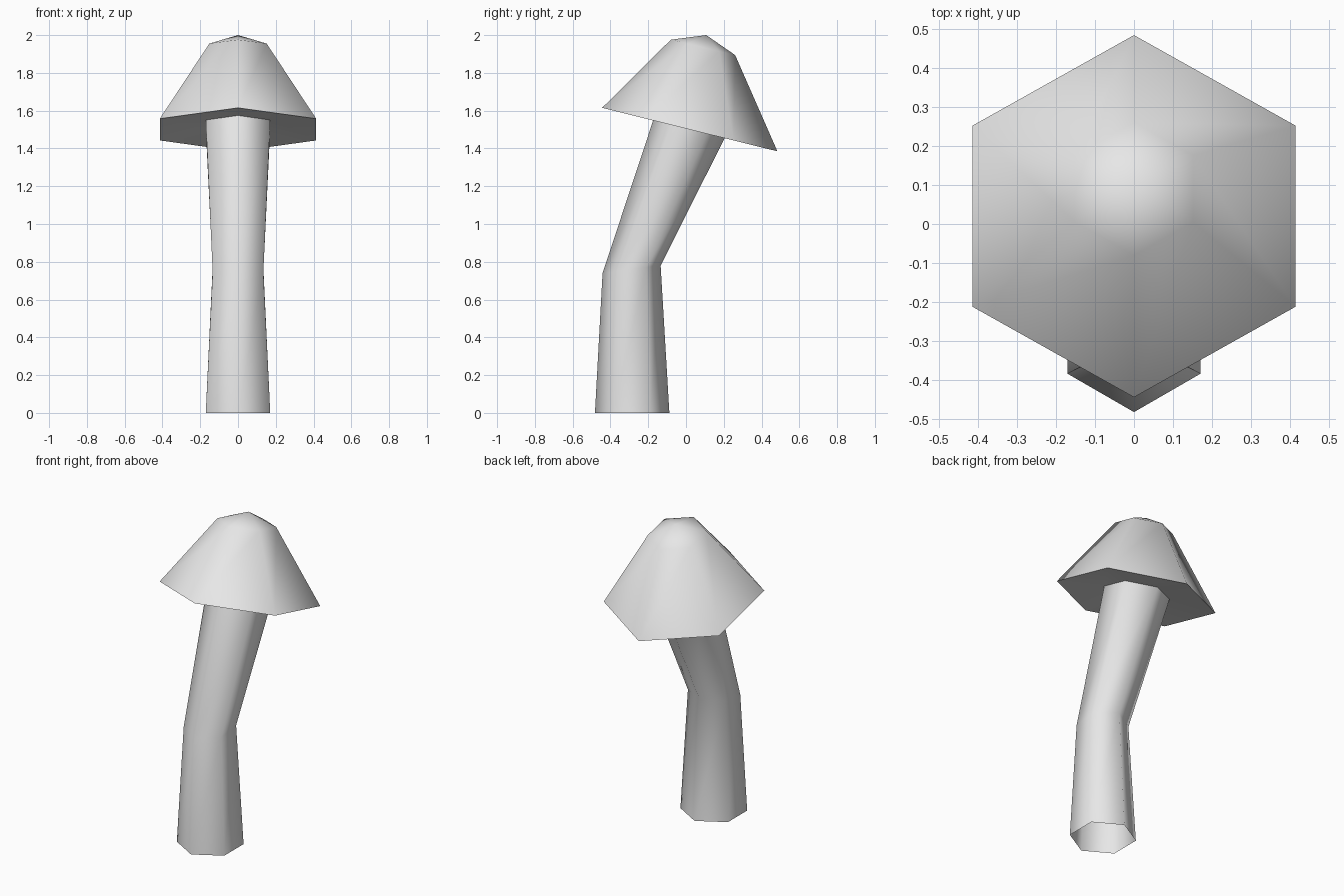
import bpy
import bmesh
import math
from mathutils import Matrix, Vector

SIDES = 6

cube = bpy.data.objects.get("Cube")
if cube:
    bpy.data.objects.remove(cube, do_unlink=True)

grey = bpy.data.materials.new("plain_grey")
grey.use_nodes = True
colour = (0.8, 0.8, 0.8, 1.0)
grey.diffuse_color = colour
grey.node_tree.nodes["Principled BSDF"].inputs["Base Color"].default_value = colour


def add_ring(bm, y, z, radius, tilt):
    """Hexagon with points to front and back, tipped down at the back by tilt."""
    turn = Matrix.Rotation(-tilt, 3, 'X')
    ring = []
    for i in range(SIDES):
        a = math.pi / 2 + math.tau * i / SIDES
        offset = turn @ Vector((radius * math.cos(a), radius * math.sin(a), 0))
        ring.append(bm.verts.new(Vector((0, y, z)) + offset))
    return ring


def loft(name, rings, apex=None):
    """Skin a stack of rings, optionally closed by a point."""
    bm = bmesh.new()
    loops = [add_ring(bm, *r) for r in rings]
    for low, high in zip(loops, loops[1:]):
        for i in range(SIDES):
            j = (i + 1) % SIDES
            bm.faces.new((low[i], low[j], high[j], high[i]))
    if apex:
        tip = bm.verts.new(apex)
        for i in range(SIDES):
            bm.faces.new((loops[-1][i], loops[-1][(i + 1) % SIDES], tip))
    mesh = bpy.data.meshes.new(name)
    bm.to_mesh(mesh)
    bm.free()
    mesh.materials.append(grey)
    obj = bpy.data.objects.new(name, mesh)
    bpy.context.collection.objects.link(obj)
    bpy.ops.object.select_all(action='DESELECT')
    obj.select_set(True)
    bpy.context.view_layer.objects.active = obj
    bpy.ops.object.shade_smooth_by_angle(angle=math.radians(75))
    return obj


# Ring values: y, z, radius, tilt
stem_top = (0.026, 1.527, 0.197, 0.243)

# Bent hollow stem, open at the foot
loft("stem", [(-0.285, 0, 0.197, 0), (-0.288, 0.76, 0.155, -0.13), stem_top])

# Tilted cap: recessed underside, rim, shoulder and peak
loft("cap",
     [stem_top, (0.02, 1.5, 0.478, 0.243), (0.09, 1.935, 0.175, 0.235)],
     apex=(0, 0.107, 2.0))
